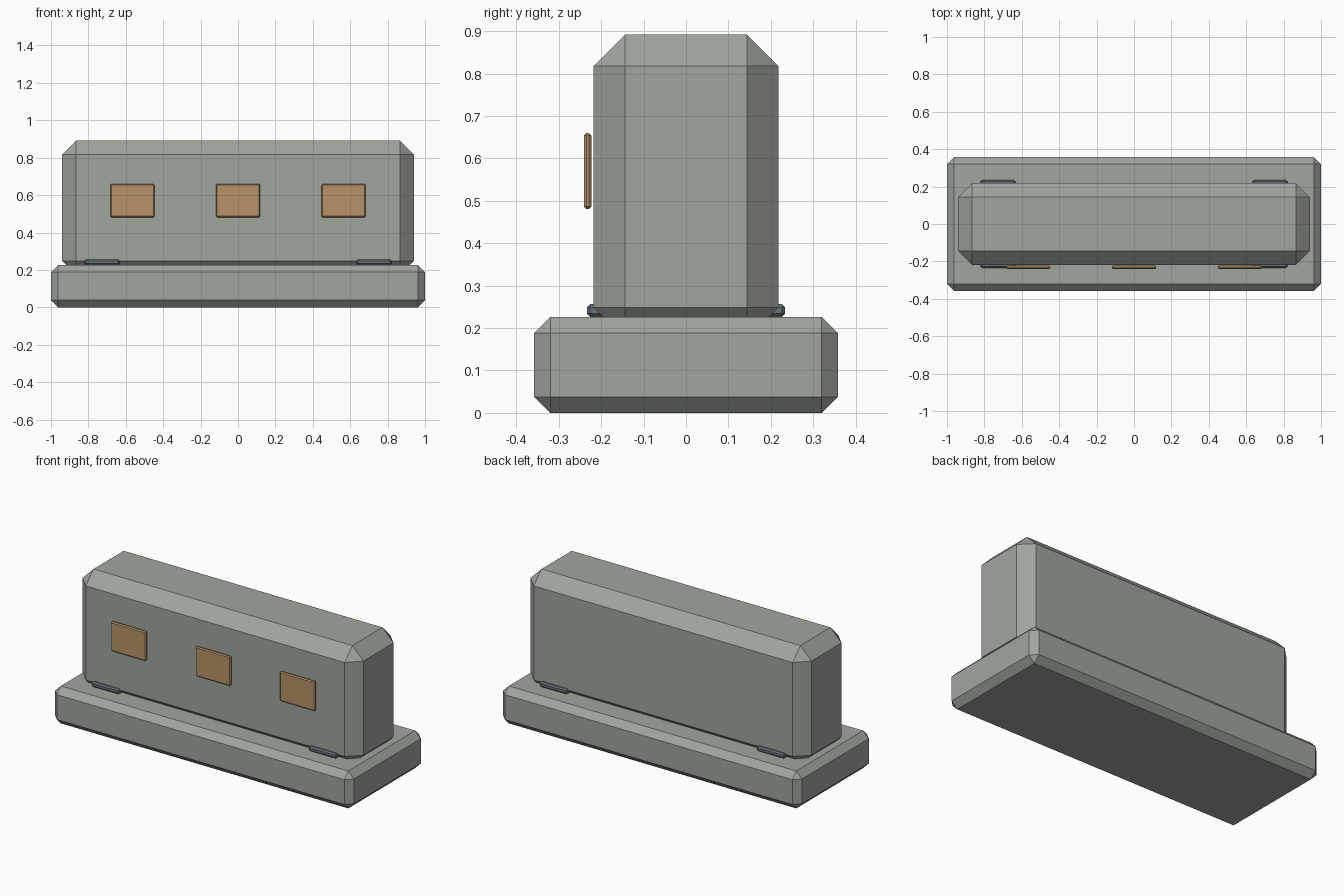
import bpy
import bmesh

if "Cube" in bpy.data.objects:
    bpy.data.objects.remove(bpy.data.objects["Cube"])


def material(name, rgb):
    m = bpy.data.materials.new(name)
    m.diffuse_color = (*rgb, 1)
    m.use_nodes = True
    m.node_tree.nodes["Principled BSDF"].inputs["Base Color"].default_value = m.diffuse_color
    return m


stone = material("stone", (0.35, 0.38, 0.34))
bronze = material("bronze", (0.48, 0.29, 0.14))
slate = material("slate", (0.13, 0.17, 0.19))


def chamfered_box(name, lo, hi, chamfer, mat):
    """Box between two corners with all edges cut flat."""
    centre = [(a + b) / 2 for a, b in zip(lo, hi)]
    bm = bmesh.new()
    bmesh.ops.create_cube(bm, size=1)
    bmesh.ops.scale(bm, vec=[b - a for a, b in zip(lo, hi)], verts=bm.verts)
    bmesh.ops.bevel(bm, geom=bm.edges[:], offset=chamfer, offset_type='OFFSET',
                    segments=1, affect='EDGES')
    mesh = bpy.data.meshes.new(name)
    bm.to_mesh(mesh)
    bm.free()
    mesh.materials.append(mat)
    obj = bpy.data.objects.new(name, mesh)
    obj.location = centre
    bpy.context.collection.objects.link(obj)
    return obj


# Plinth and the upright block sunk into it
chamfered_box("plinth", (-1, -0.358, 0), (1, 0.358, 0.226), 0.038, stone)
chamfered_box("upright_block", (-0.94, -0.218, 0.175), (0.94, 0.218, 0.892), 0.074, stone)

# Three plaques standing just off the front face
for i, x in enumerate((-0.565, 0, 0.565)):
    chamfered_box(f"plaque_{i + 1}", (x - 0.118, -0.241, 0.481),
                  (x + 0.118, -0.223, 0.66), 0.006, bronze)

# Two bearing bars running under the block from front to back
for side, x in (("left", -0.727), ("right", 0.727)):
    chamfered_box(f"bearing_bar_{side}", (x - 0.093, -0.234, 0.226),
                  (x + 0.093, 0.234, 0.257), 0.008, slate)
